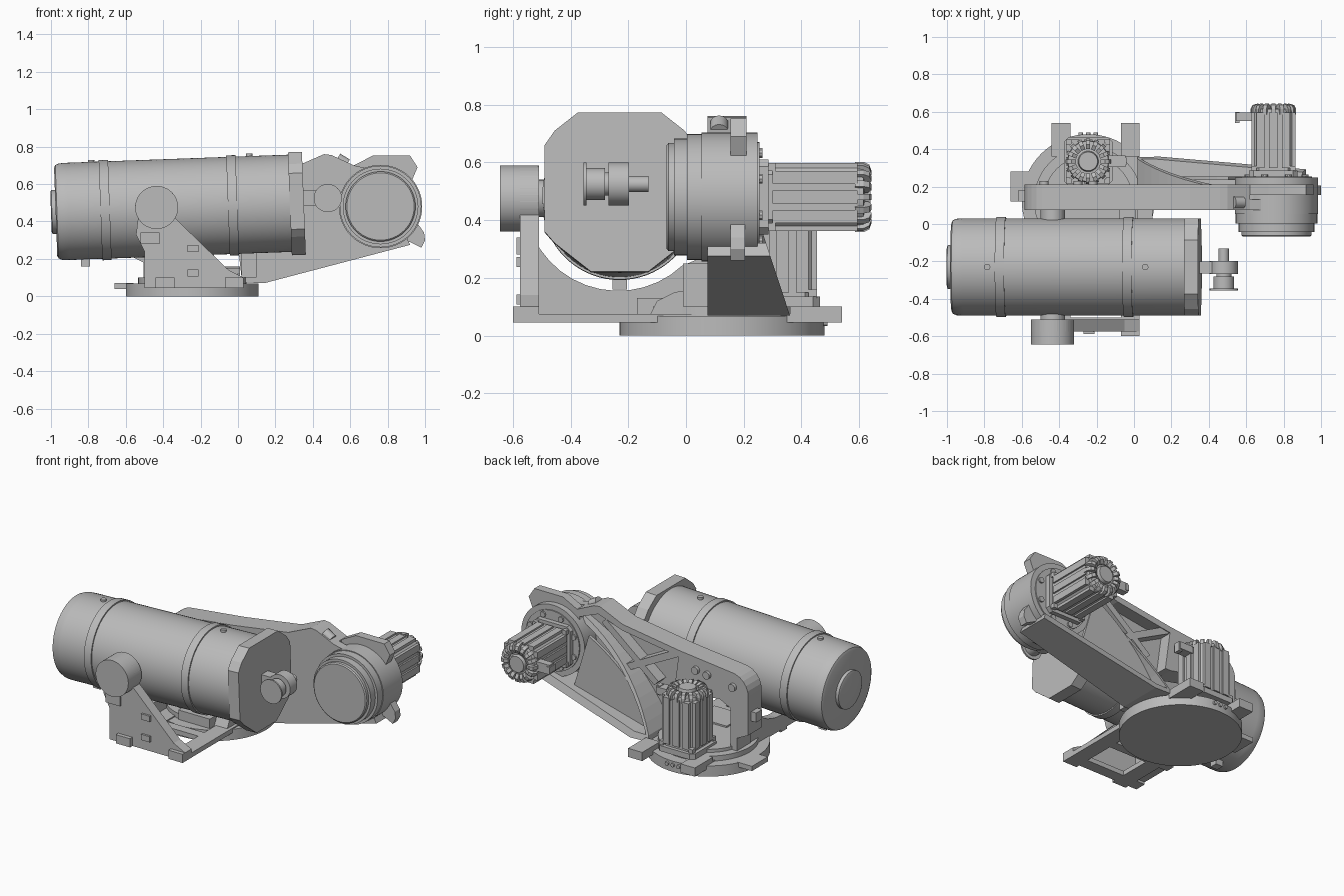
import bpy, bmesh
from math import sin, cos, pi, radians
from mathutils import Matrix, Vector

if "Cube" in bpy.data.objects:
    bpy.data.objects.remove(bpy.data.objects["Cube"])

grey = bpy.data.materials.new("cast_grey")
grey.use_nodes = True
grey.diffuse_color = (0.5, 0.5, 0.5, 1)
grey.node_tree.nodes["Principled BSDF"].inputs["Base Color"].default_value = (0.5, 0.5, 0.5, 1)
ID = Matrix.Identity(4)


def finish(name, bm, matrix=ID, smooth=False):
    bmesh.ops.recalc_face_normals(bm, faces=bm.faces)
    mesh = bpy.data.meshes.new(name)
    bm.to_mesh(mesh)
    bm.free()
    mesh.transform(matrix)
    mesh.materials.append(grey)
    if smooth:
        mesh.shade_smooth()
        mesh.set_sharp_from_angle(angle=radians(35))
    obj = bpy.data.objects.new(name, mesh)
    bpy.context.collection.objects.link(obj)
    return obj


def prism(name, pts, axis, lo, hi, matrix=ID, slant=None):
    """Extrude a 2D outline along one axis; slant gives a height-dependent far end."""
    bm = bmesh.new()
    place = {"x": lambda a, b, t: (t, a, b), "y": lambda a, b, t: (a, t, b),
             "z": lambda a, b, t: (a, b, t)}[axis]
    near = [bm.verts.new(place(a, b, lo)) for a, b in pts]
    far = [bm.verts.new(place(a, b, slant(b) if slant else hi)) for a, b in pts]
    bm.faces.new(near)
    bm.faces.new(far[::-1])
    n = len(pts)
    for i in range(n):
        j = (i + 1) % n
        bm.faces.new((near[i], far[i], far[j], near[j]))
    return finish(name, bm, matrix)


def box(name, x, y, z, matrix=ID):
    return prism(name, [(x[0], y[0]), (x[1], y[0]), (x[1], y[1]), (x[0], y[1])], "z", *z, matrix)


def lathe(name, profile, origin, direction, matrix=ID, sides=48):
    """Turn (distance, radius) steps around an axis."""
    bm = bmesh.new()
    rings = [[bm.verts.new((r * cos(2 * pi * k / sides), r * sin(2 * pi * k / sides), t))
              for k in range(sides)] for t, r in profile]
    for a, b in zip(rings, rings[1:]):
        for k in range(sides):
            m = (k + 1) % sides
            bm.faces.new((a[k], a[m], b[m], b[k]))
    bm.faces.new(rings[0])
    bm.faces.new(rings[-1])
    turn = Vector(direction).to_track_quat("Z", "Y").to_matrix().to_4x4()
    return finish(name, bm, matrix @ Matrix.Translation(origin) @ turn, True)


def rod(name, origin, direction, length, r, sides=32):
    return lathe(name, [(0, r), (length, r)], origin, direction, sides=sides)


def octagon(h, c):
    return [(h, c - h), (h, h - c), (h - c, h), (c - h, h), (-h, h - c), (-h, c - h), (c - h, -h), (h - c, -h)]


# Turntable base
BX, BY = -0.245, 0.125
rod("base_disc", (BX, BY, 0), (0, 0, 1), 0.068, 0.355, 72)
lathe("turntable", [(0.06, 0.29), (0.1, 0.29), (0.1, 0.24), (0.12, 0.24)], (BX, BY, 0), (0, 0, 1))
box("base_tab", (-0.66, -0.56), (0.12, 0.28), (0.04, 0.07))
for side, x in (("left", -0.02), ("right", -0.39)):
    box(side + "_rail", (x - 0.05, x + 0.05), (-0.6, 0.54), (0.045, 0.075))
    for end, y in (("front", (-0.6, -0.51)), ("back", (0.36, 0.54))):
        box(side + "_" + end + "_pad", (x - 0.05, x + 0.05), y, (0.045, 0.1))
for i, y in enumerate((-0.53, -0.27)):
    box("cross_bar_%d" % i, (-0.5, 0.03), (y - 0.03, y + 0.03), (0.045, 0.075))
for i in range(3):
    rod("plug_%d" % i, (BX - 0.04 + 0.04 * i, BY + 0.34, 0.045), (0, 1, 0), 0.025, 0.012, 12)

# Front cylinder bracket and curved cradle
PX, PZ = -0.435, 0.475
dome = [(PX + 0.115 * cos(radians(a)), PZ + 0.115 * sin(radians(a))) for a in range(-30, 211, 12)]
prism("front_bracket", [(-0.5, 0.045), (0.03, 0.045), (0.03, 0.1), (-0.05, 0.14)] + dome
      + [(-0.545, 0.33), (-0.5, 0.24)], "y", -0.575, -0.51)
rod("front_pivot_hub", (PX, -0.645, PZ), (0, 1, 0), 0.13, 0.115, 48)
rod("pivot_pin", (PX, -0.53, PZ), (0, 1, 0), 0.62, 0.065)
for i, (x, z) in enumerate(((-0.47, 0.31), (-0.24, 0.255), (-0.24, 0.125))):
    w = 0.05 if i == 0 else 0.03
    box("bracket_pad_%d" % i, (x - w, x + w), (-0.588, -0.57), (z - w * 0.6, z + w * 0.6))
arc = [(-0.235 + 0.325 * cos(radians(a)), 0.48 + 0.325 * sin(radians(a))) for a in range(205, 322, 9)]
prism("cradle", [(-0.52, 0.06), (-0.52, 0.35)] + arc + [(0.08, 0.28), (0.08, 0.06)], "x", -0.5, -0.44)
prism("column_foot", [(-0.13, 0.06), (-0.1, 0.12), (-0.04, 0.15), (0.02, 0.16), (0.21, 0.16), (0.21, 0.06)], "x", -0.08, 0.01)
box("foot_step", (-0.3, -0.08), (-0.17, 0.02), (0.07, 0.13))
box("arm_foot", (0.02, 0.1), (-0.01, 0.1), (0.1, 0.25))

# Tilted balance cylinder, built along a local axis
start, end = Vector((-0.96, -0.23, 0.452)), Vector((0.352, -0.23, 0.5))
axis = (end - start).normalized()
L = (end - start).length
R = 0.26
lathe("cylinder_body", [(-0.015, 0.235), (-0.008, 0.25), (0.012, R - 0.002), (0.05, R), (L - 0.06, R)], start, axis, sides=72)
lathe("rear_cap", [(-0.04, 0.105), (-0.035, 0.118), (0, 0.118)], start, axis)
for i, t in enumerate((0.25, 0.932)):
    lathe("cylinder_band_%d" % i, [(t - 0.025, R), (t - 0.025, R + 0.008), (t + 0.025, R + 0.008), (t + 0.025, R)],
          start, axis, sides=72)
for i, x in enumerate((-0.785, 0.06)):
    rod("top_screw_%d" % i, (x, -0.23, 0.70 + (x + 0.785) * 0.04), (0, 0, 1), 0.03, 0.017, 16)
tilt = Matrix.Translation(end) @ Matrix.Rotation(-radians(2.2), 4, "Y")
prism("end_flange", [(0.26, -0.14), (0.26, 0.16), (0.225, 0.21), (0.145, 0.273), (-0.145, 0.273), (-0.225, 0.21),
                     (-0.26, 0.16), (-0.26, -0.14), (-0.225, -0.18), (-0.1, -0.278), (0.1, -0.278), (0.225, -0.18)],
      "x", -0.075, 0, tilt)
box("drain_stub", (-0.84, -0.79), (-0.255, -0.205), (0.16, 0.25))

# Piston rod eye and cross pin
EX, EZ = 0.48, 0.525
box("rod_neck", (0.34, EX), (-0.265, -0.2), (EZ - 0.04, EZ + 0.04))
rod("rod_eye", (EX, -0.268, EZ), (0, 1, 0), 0.07, 0.075)
lathe("eye_pin", [(0, 0.075), (0.01, 0.075), (0.01, 0.055), (0.075, 0.055), (0.075, 0.04), (0.15, 0.04),
                  (0.15, 0.028), (0.225, 0.028)], (EX, -0.355, EZ), (0, 1, 0))

# Main arm: arched column, recessed wall with rim, tapering floor, curved rib
shoulder = [(-0.46 + 0.125 * cos(radians(a)), 0.465 + 0.125 * sin(radians(a))) for a in range(180, 89, -15)]
top_edge = [(-0.1, 0.63), (0.3, 0.69), (0.46, 0.76), (0.5, 0.755), (0.62, 0.7)]
prism("arm_column", [(-0.585, 0.22)] + shoulder + [(-0.1, 0.63), (-0.06, 0.34), (-0.1, 0.34), (-0.38, 0.4), (-0.46, 0.36),
                                                   (-0.46, 0.09), (-0.505, 0.09), (-0.505, 0.18)], "y", 0.075, 0.21)
prism("arm_wall", top_edge + [(0.8, 0.66), (0.85, 0.27), (0.14, 0.07), (0.02, 0.09), (0, 0.27), (-0.1, 0.34)], "y", 0.075, 0.13)
prism("arm_top_rim", top_edge + [(0.62, 0.65), (0.47, 0.71), (0.3, 0.65), (-0.1, 0.59)], "y", 0.12, 0.21)


def back(z):
    return 0.36 - (z - 0.07) * 0.33


prism("arm_floor", [(0.02, 0.075), (0.14, 0.07), (0.92, 0.275), (0.9, 0.32), (0.12, 0.11), (0.02, 0.11)], "y", 0.075, 0, slant=back)


def bend(t, drop):
    u = 1 - t
    return (u * u * 0.64 + 2 * u * t * 0.22 + t * t * 0.02, u * u * 0.67 + 2 * u * t * 0.5 + t * t * 0.11 - drop)


steps = [i / 12 for i in range(13)]
upper = [bend(t, 0) for t in steps]
lower = [bend(t, 0.035) for t in reversed(steps)]
prism("curved_rib", upper + lower, "y", 0.12, 0, slant=back)
prism("arm_back_web", [bend(t, 0.03) for t in steps[2:]] + [(0.14, 0.08), (0.62, 0.2)], "y", 0.235, 0.255)
prism("cross_rib_a", [(-0.12, 0.6), (-0.08, 0.63), (0.36, 0.4), (0.33, 0.37)], "y", 0.12, 0.205)
prism("cross_rib_b", [(0.08, 0.36), (0.05, 0.39), (0.42, 0.69), (0.45, 0.66)], "y", 0.12, 0.205)
for i, (x, z) in enumerate(((-0.3, 0.53), (-0.22, 0.54), (-0.48, 0.5))):
    rod("wall_bolt_%d" % i, (x, 0.2, z), (0, 1, 0), 0.03, 0.024, 12)
for i, (x, z, dz) in enumerate(((0.53, 0.735, -0.6), (0.53, 0.225, 0.6))):
    rod("stop_bolt_%d" % i, (x, 0.115, z), (1, 0, dz), 0.06, 0.032, 16)
box("column_lug", (-0.62, -0.58), (0.12, 0.18), (0.3, 0.36))

# Joint gearbox with stop ears
HX, HZ = 0.762, 0.48
lathe("joint_hub", [(0, 0.18), (0.006, 0.187), (0.025, 0.187), (0.025, 0.202), (0.07, 0.202), (0.07, 0.218), (0.12, 0.218),
                    (0.12, 0.223), (0.315, 0.223)], (HX, -0.067, HZ), (0, 1, 0), sides=64)
rod("hub_back_plate", (HX, 0.24, HZ), (0, 1, 0), 0.015, 0.19, 48)
prism("upper_ear", [(0.6, 0.64), (0.62, 0.7), (0.72, 0.752), (0.92, 0.752), (0.96, 0.69), (0.93, 0.62), (0.8, 0.56)], "y", 0.155, 0.21)
prism("lower_ear", [(0.85, 0.3), (0.92, 0.29), (0.98, 0.26), (1.0, 0.3), (0.995, 0.34), (0.96, 0.39), (0.88, 0.4)], "y", 0.155, 0.205)
for k in range(8):
    a = pi * (k + 0.5) / 4
    rod("hub_bolt_%d" % k, (HX + 0.165 * cos(a), 0.245, HZ + 0.165 * sin(a)), (0, 1, 0), 0.02, 0.018, 10)


# Servo motors: flange, finned body, ventilated end cap, connector
def motor(name, matrix, plug):
    prism(name + "_flange", octagon(0.13, 0.025), "z", 0, 0.035, matrix)
    prism(name + "_body", octagon(0.108, 0.03), "z", 0.03, 0.345, matrix)
    for s in range(4):
        side = matrix @ Matrix.Rotation(s * pi / 2, 4, "Z")
        for w in (-0.068, 0, 0.068):
            box(name + "_fin", (0.1, 0.118), (w - 0.022, w + 0.022), (0.05, 0.345), side)
        box(name + "_corner_bolt", (0.09, 0.118), (0.09, 0.118), (0.03, 0.06), side)
    lathe(name + "_cap", [(0.34, 0.112), (0.365, 0.108), (0.37, 0.055), (0.39, 0.05)], (0, 0, 0), (0, 0, 1), matrix, 32)
    for k in range(16):
        prism(name + "_cap_fin", [(0.065, 0.36), (0.065, 0.38), (0.09, 0.393), (0.112, 0.385), (0.122, 0.365), (0.122, 0.335), (0.09, 0.335)],
              "y", -0.011, 0.011, matrix @ Matrix.Rotation(k * pi / 8, 4, "Z"))
    lo, hi = sorted((plug * 0.1, plug * 0.2))
    box(name + "_connector", (lo, hi), (-0.03, 0.03), (0.3, 0.345), matrix)
    lo, hi = sorted((plug * 0.18, plug * 0.205))
    box(name + "_connector_end", (lo, hi), (-0.02, 0.02), (0.29, 0.35), matrix)


motor("turn_motor", Matrix.Translation((BX, 0.335, 0.1)), 1)
motor("joint_motor", Matrix.Translation((0.745, 0.25, HZ)) @ Matrix.Rotation(-pi / 2, 4, "X"), -1)
